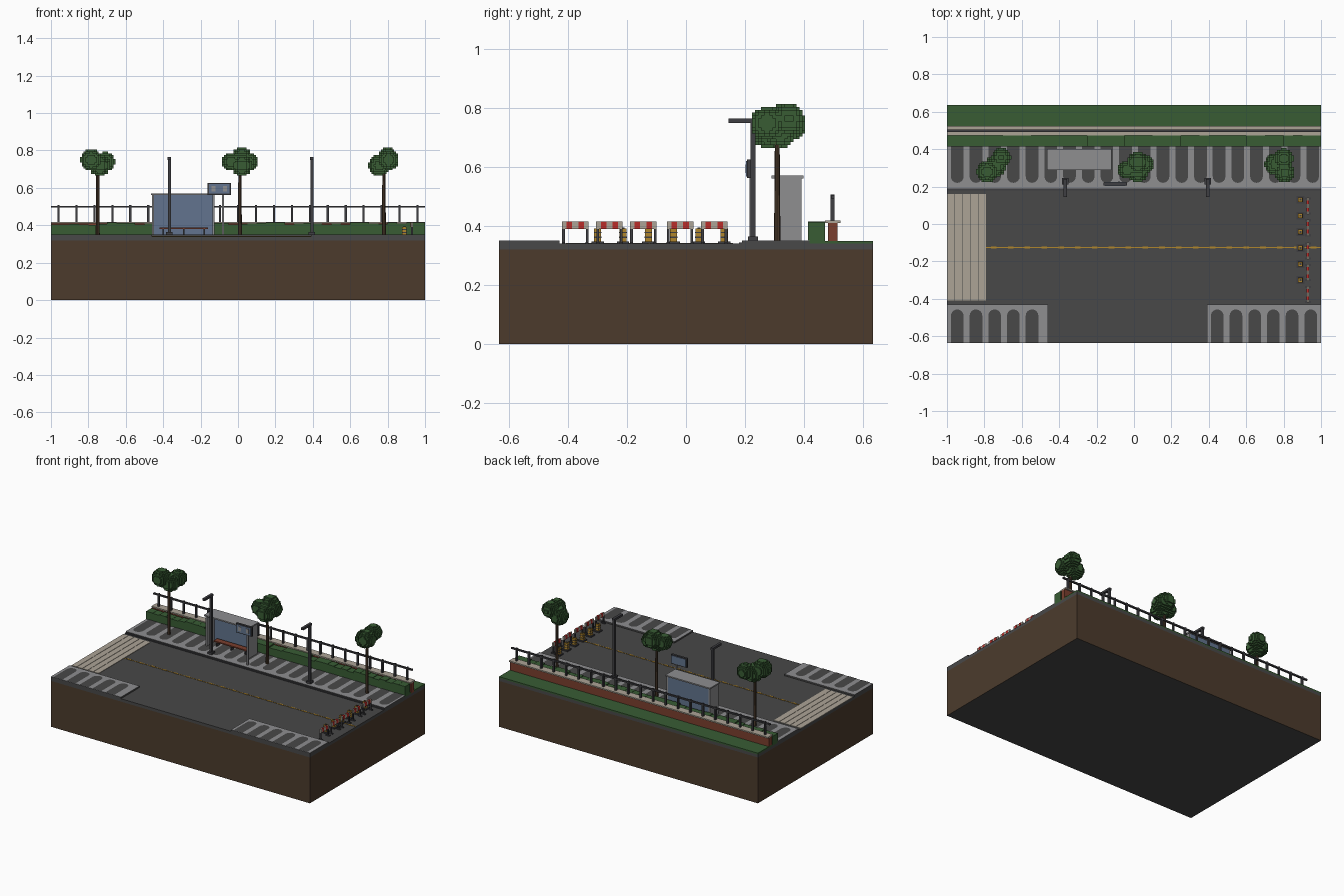
import bpy, bmesh, math, random
from mathutils import Vector

random.seed(4)
old = bpy.data.objects.get("Cube")
if old:
    bpy.data.objects.remove(old, do_unlink=True)


def material(name, red, green, blue):
    """Flat colour given in sRGB bytes, stored as linear values."""
    def linear(c):
        c /= 255
        return c / 12.92 if c <= 0.04045 else ((c + 0.055) / 1.055) ** 2.4
    colour = (linear(red), linear(green), linear(blue), 1)
    mat = bpy.data.materials.new(name)
    mat.use_nodes = True
    mat.diffuse_color = colour
    node = next(n for n in mat.node_tree.nodes if n.type == 'BSDF_PRINCIPLED')
    node.inputs["Base Color"].default_value = colour
    node.inputs["Roughness"].default_value = 0.9
    return mat


EARTH = material("earth brown", 76, 59, 44)
ASPHALT = material("asphalt grey", 72, 72, 72)
PAVING = material("paving grey", 142, 142, 144)
CREAM = material("cream stone", 172, 164, 150)
GREEN = material("leaf green", 56, 92, 52)
BRICK = material("brick red", 122, 62, 46)
METAL = material("dark metal", 62, 62, 66)
GLASS = material("glass blue", 98, 116, 142)
YELLOW = material("amber yellow", 176, 134, 44)
RED = material("signal red", 186, 44, 40)


def finish(name, bm, *mats):
    mesh = bpy.data.meshes.new(name)
    bm.to_mesh(mesh)
    bm.free()
    for mat in mats:
        mesh.materials.append(mat)
    obj = bpy.data.objects.new(name, mesh)
    bpy.context.collection.objects.link(obj)
    return obj


def boxes(name, mat, *spans):
    """One object made of boxes, each a triple of (low, high) ranges."""
    bm = bmesh.new()
    for span in spans:
        low, high = (Vector(p) for p in zip(*span))
        verts = bmesh.ops.create_cube(bm, size=1)["verts"]
        for v in verts:
            v.co = (low + high) / 2 + v.co * (high - low)
    return finish(name, bm, mat)


def around(c, width):
    return (c - width / 2, c + width / 2)


FULL = (-1, 1)
EDGE = 0.635
ROAD = 0.34
PAVE = 0.35

# Ground block and road slab
block = boxes("earth_block", EARTH, (FULL, (-EDGE, EDGE), (0, 0.32)))
block.data.materials.append(ASPHALT)
for face in block.data.polygons:
    face.material_index = int(face.normal.z < -0.5)
boxes("road_slab", ASPHALT, (FULL, (-EDGE, EDGE), (0.32, ROAD)))

# Pavements: raised slab, pale paving and dark round-ended panels
def panels(name, left, right, back, tip):
    bm = bmesh.new()
    side = 1 if back > tip else -1
    radius = 0.034
    x = left + 0.055
    while x < right - 0.02:
        shape = [(x + radius, back), (x - radius, back)]
        for i in range(9):
            a = math.pi * i / 8
            shape.append((x - radius * math.cos(a), tip + side * radius * (1 - math.sin(a))))
        face = bm.faces.new([bm.verts.new((px, py, PAVE + 0.003)) for px, py in shape])
        face.normal_update()
        if face.normal.z < 0:
            face.normal_flip()
        x += 0.1
    finish(name, bm, ASPHALT)


def pavement(name, left, right, outer, inner):
    ys = tuple(sorted((outer, inner)))
    boxes(name + "_slab", ASPHALT, ((left, right), ys, (ROAD, PAVE)))
    boxes(name + "_paving", PAVING, ((left, right), ys, (PAVE, PAVE + 0.001)))
    panels(name + "_panels", left, right, outer, inner + (outer - inner) * 0.13)


pavement("back_pavement", -1, 1, 0.42, 0.19)
pavement("front_right_pavement", -1, -0.46, -EDGE, -0.43)
pavement("front_left_pavement", 0.39, 1, -EDGE, -0.43)
boxes("back_gutter", METAL, (FULL, (0.18, 0.19), (ROAD, ROAD + 0.004)))

# Road markings
boxes("crossing_stripes", CREAM,
      *[(around(-0.98 + 0.0425 * i, 0.04), (-0.41, 0.16), (ROAD, ROAD + 0.003)) for i in range(5)])
boxes("centre_line", YELLOW, ((-0.79, 1), around(-0.125, 0.004), (ROAD, ROAD + 0.002)),
      *[(around(-0.75 + 0.09 * i, 0.03), around(-0.125, 0.01), (ROAD, ROAD + 0.003)) for i in range(20)])

# Verge, hedge, wall and fence
boxes("grass_verge", GREEN, (FULL, (0.42, EDGE), (ROAD, PAVE)))
boxes("hedge", GREEN,
      *[((-1 + 0.05 * i, -0.95 + 0.05 * i), (0.415, 0.472), (PAVE, random.uniform(0.402, 0.416)))
        for i in range(40)])
boxes("brick_wall", BRICK, (FULL, (0.482, 0.515), (ROAD, 0.41)))
boxes("wall_cap", CREAM, (FULL, (0.473, 0.525), (0.41, 0.419)))
boxes("fence_rail", METAL, (FULL, around(0.498, 0.012), (0.494, 0.504)))
boxes("fence_posts", METAL,
      *[(around(-0.96 + 0.096 * i, 0.011), around(0.498, 0.014), (0.419, 0.508)) for i in range(21)])

# Trees with blocky crowns
def crown(name, x, y, z, lobes, cell=0.01):
    bm = bmesh.new()
    centres = [(Vector(lobe[:3]), lobe[3]) for lobe in lobes]
    n = 11
    cells = {(i, j, k) for i in range(-n, n) for j in range(-n, n) for k in range(-n, n)
             if any((Vector((i, j, k)) * cell - c).length < r for c, r in centres)}
    origin = Vector((x, y, z))
    for spot in cells:
        for axis in range(3):
            for sign in (-1, 1):
                near = list(spot)
                near[axis] += sign
                if tuple(near) in cells:
                    continue
                normal, u, v = Vector(), Vector(), Vector()
                normal[axis] = sign
                u[(axis + 1) % 3] = 1
                v[(axis + 2) % 3] = sign
                mid = Vector(spot) + normal / 2
                ring = (-u - v, u - v, u + v, v - u)
                bm.faces.new([bm.verts.new(origin + (mid + c / 2) * cell) for c in ring])
    bmesh.ops.remove_doubles(bm, verts=bm.verts[:], dist=0.0005)
    finish(name, bm, GREEN)


def trunk(name, x, y):
    bm = bmesh.new()
    bmesh.ops.create_cone(bm, cap_ends=True, segments=8, radius1=0.011, radius2=0.008, depth=0.37)
    bmesh.ops.translate(bm, verts=bm.verts[:], vec=(x, y, ROAD + 0.185))
    finish(name, bm, EARTH)


TREES = {
    "right": (-0.75, [(-0.035, -0.03, 0.01, 0.058), (0.04, 0.045, 0, 0.052), (0.01, 0, -0.02, 0.058)]),
    "middle": (0.01, [(-0.045, -0.02, 0, 0.05), (0.045, 0.01, 0, 0.05), (0.01, 0.02, 0.02, 0.058),
                      (0.01, -0.03, -0.02, 0.058)]),
    "left": (0.78, [(0.02, 0.04, 0.025, 0.052), (-0.025, 0.01, -0.02, 0.056), (0.025, -0.035, 0.01, 0.055)]),
}
for side, (x, lobes) in TREES.items():
    trunk(side + "_tree_trunk", x, 0.31)
    crown(side + "_tree_crown", x, 0.31, 0.74, lobes)

# Street lamps
for side, x in (("right", -0.367), ("left", 0.395)):
    boxes(side + "_street_lamp", METAL,
          (around(x, 0.034), around(0.228, 0.034), (PAVE, 0.365)),
          (around(x, 0.016), around(0.228, 0.016), (0.365, 0.762)),
          (around(x, 0.018), (0.145, 0.24), (0.75, 0.765)))

# Bus shelter
boxes("shelter_roof", PAVING, ((-0.465, -0.12), (0.29, 0.4), (0.562, 0.571)))
boxes("shelter_sides", PAVING,
      *[(around(x, 0.01), (0.3, 0.392), (PAVE, 0.562)) for x in (-0.455, -0.13)])
boxes("shelter_back", GLASS, ((-0.45, -0.135), (0.382, 0.392), (PAVE, 0.562)))
boxes("shelter_bench", BRICK, ((-0.42, -0.16), (0.33, 0.37), (0.38, 0.388)))
boxes("bench_legs", METAL,
      *[(around(x, 0.008), (0.335, 0.365), (PAVE, 0.38)) for x in (-0.4, -0.29, -0.18)])

# Stop sign board on its pole
boxes("sign_pole", PAVING, (around(-0.08, 0.012), around(0.222, 0.012), (PAVE, 0.566)))
boxes("sign_frame", METAL, ((-0.162, -0.038), (0.207, 0.222), (0.563, 0.627)))
boxes("sign_panels", GLASS,
      *[((-0.155, -0.045), ys, (0.569, 0.621)) for ys in ((0.204, 0.207), (0.222, 0.225))])
boxes("sign_marks", PAVING,
      *[(around(x, 0.022), (0.202, 0.204), (0.58, 0.61)) for x in (-0.13, -0.07)])

# Striped barriers across the road end
for i, y in enumerate((-0.376, -0.26, -0.145, -0.02, 0.096)):
    name = "barrier_%d" % (i + 1)
    boxes(name + "_legs", METAL,
          *[(around(0.93, 0.009), around(y + s * 0.04, 0.009), (ROAD, 0.392)) for s in (-1, 1)],
          *[(around(0.93, 0.03), around(y + s * 0.04, 0.011), (ROAD, ROAD + 0.006)) for s in (-1, 1)])
    boxes(name + "_board", CREAM, (around(0.93, 0.01), around(y, 0.09), (0.39, 0.415)))
    boxes(name + "_stripes", RED,
          *[(around(0.93, 0.013), around(y + s * 0.02, 0.019), (0.39, 0.416)) for s in (-1, 1)])

# Banded bollards
for i in range(6):
    y = 0.13 - 0.086 * i
    name = "bollard_%d" % (i + 1)
    boxes(name + "_base", METAL, (around(0.89, 0.042), around(y, 0.042), (ROAD, ROAD + 0.008)))
    boxes(name + "_body", YELLOW, (around(0.89, 0.024), around(y, 0.024), (ROAD, 0.392)))
    boxes(name + "_bands", METAL,
          *[(around(0.89, 0.026), around(y, 0.026), (z, z + 0.004)) for z in (0.36, 0.376)],
          (around(0.89, 0.01), around(y, 0.01), (0.39, 0.395)))
